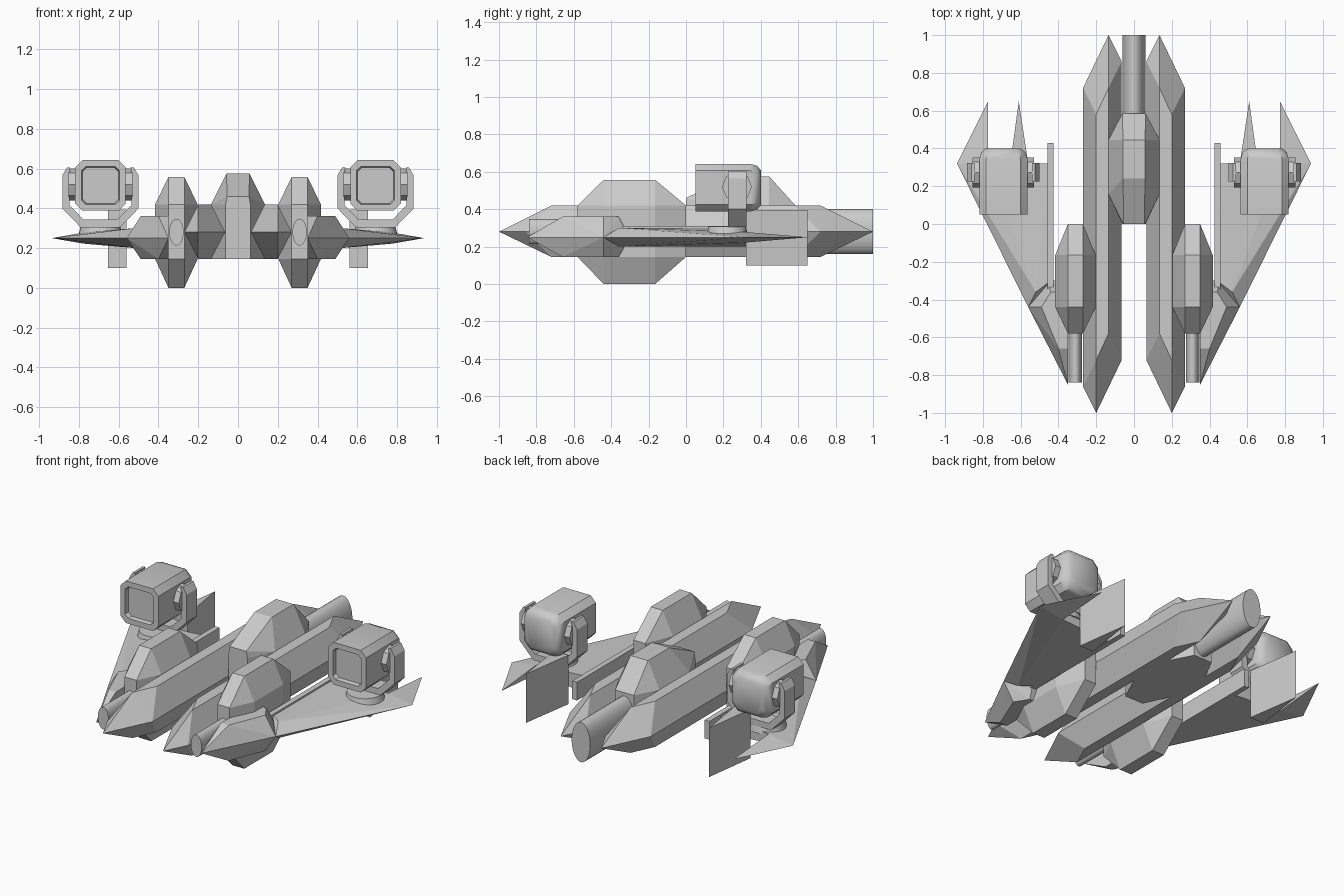
import bpy, bmesh, math
from mathutils import Matrix, Vector

if "Cube" in bpy.data.objects:
    bpy.data.objects.remove(bpy.data.objects["Cube"])


def finish(name, bm, mirror=True, smooth=None):
    bmesh.ops.recalc_face_normals(bm, faces=bm.faces[:])
    me = bpy.data.meshes.new(name)
    bm.to_mesh(me)
    bm.free()
    ob = bpy.data.objects.new(name, me)
    bpy.context.collection.objects.link(ob)
    if mirror:
        ob.modifiers.new("Mirror", 'MIRROR').use_axis[0] = True
    if smooth:
        bpy.ops.object.select_all(action='DESELECT')
        ob.select_set(True)
        bpy.context.view_layer.objects.active = ob
        bpy.ops.object.shade_smooth_by_angle(angle=math.radians(smooth))
    return ob


def solid(name, pts, mirror=True):
    """Faceted convex solid through the given corner points."""
    bm = bmesh.new()
    for p in pts:
        bm.verts.new(p)
    res = bmesh.ops.convex_hull(bm, input=bm.verts[:])
    loose = {g for k in ("geom_interior", "geom_unused") for g in res[k]
             if isinstance(g, bmesh.types.BMVert)}
    bmesh.ops.delete(bm, geom=list(loose), context='VERTS')
    bmesh.ops.dissolve_limit(bm, angle_limit=0.01, verts=bm.verts[:], edges=bm.edges[:])
    return finish(name, bm, mirror)


def at(z, *xy):
    return [(x, y, z) for x, y in xy]


def tube(name, x, z, rx, rz, y0, y1, sides=32, mirror=True, smooth=40):
    """Elliptical cylinder running along y."""
    bm = bmesh.new()
    m = (Matrix.Translation((x, (y0 + y1) / 2, z)) @ Matrix.Diagonal((rx, 1, rz, 1))
         @ Matrix.Rotation(math.pi / 2, 4, 'X'))
    bmesh.ops.create_cone(bm, cap_ends=True, segments=sides, radius1=1, radius2=1,
                          depth=y1 - y0, matrix=m)
    return finish(name, bm, mirror, smooth)


def rings_loft(bm, rings):
    vs = [[bm.verts.new(p) for p in r] for r in rings]
    n = len(vs[0])
    for a, b in zip(vs, vs[1:]):
        for i in range(n):
            bm.faces.new((a[i], a[(i + 1) % n], b[(i + 1) % n], b[i]))
    bm.faces.new(vs[0])
    bm.faces.new(vs[-1])


# Twin main hulls: skewed hexagonal belt with flat top and bottom
belt = at(.28, (.2, -1), (.27, -.86), (.27, .72), (.135, 1), (.065, .86), (.065, -.72))
deck = [(.2, -.72), (.2, .58), (.135, .72), (.135, -.58)]
solid("main_hull", belt + at(.42, *deck) + at(.145, *deck))

# Side pods
oct_plan = [(.31 + s * w, y) for s in (-1, 1)
            for w, y in ((.04, -.58), (.107, -.44), (.107, -.165), (.04, 0))]
cap = [(x, y) for x in (.27, .35) for y in (-.44, -.165)]
solid("side_pod", at(.42, *oct_plan) + at(.145, *oct_plan) + at(.557, *cap) + at(0, *cap))

# Cockpit between the hulls
plan = [(s * w, y) for s in (-1, 1)
        for w, y in ((.062, 0), (.135, .16), (.135, .445), (.062, .585))]
roof = [(s * .058, y) for s in (-1, 1) for y in (.24, .445)]
solid("cockpit", at(.42, *plan) + at(.145, *plan) + at(.575, *roof)
      + at(.46, (-.055, 0), (.055, 0)), mirror=False)

# Rear engine and front cannons
tube("rear_engine", 0, .28, .062, .12, .5, 1, mirror=False)
tube("front_cannon", .31, .28, .036, .067, -.84, -.5)

# Outer nacelles at the wing roots
top = [(.35, -.66), (.4, -.66), (.49, -.44), (.44, -.36), (.35, -.36)]
solid("nacelle", at(.25, (.35, -.85), (.56, -.44), (.46, -.3), (.35, -.3))
      + at(.36, *top) + at(.145, *top))

# Wings, swept tips and inner rails
wing_face = [(.44, .32), (.44, -.3), (.52, -.36)]
solid("wing", at(.25, (.56, -.44), (.937, .32)) + at(.3, *wing_face) + at(.2, *wing_face)
      + at(.278, (.775, .32)) + at(.222, (.775, .32)))
solid("wing_tip", at(.25, (.937, .32), (.772, .65)) + at(.278, (.775, .32))
      + at(.222, (.775, .32)))
rail = [(x, y) for x in (.425, .457) for y in (-.35, .43)]
solid("wing_rail", at(.31, *rail) + at(.2, *rail))

# Vertical tail fins
fin = [(.56, .32), (.655, .32), (.61, .65)]
solid("tail_fin", at(.395, *fin) + at(.1, *fin))

# Turret bodies: chamfered box, rounded at the rear, recessed panel in front
TX, TZ = .692, .515


def chamfered(y, h, c):
    k = h - c
    return [(TX + a, y, TZ + b) for a, b in ((-k, -h), (k, -h), (h, -k), (h, k),
                                             (k, h), (-k, h), (-h, k), (-h, -k))]


bm = bmesh.new()
rings_loft(bm, [chamfered(.075, .09, .02), chamfered(.05, .095, .02),
                chamfered(.05, .127, .036), chamfered(.345, .127, .036),
                chamfered(.38, .117, .038), chamfered(.4, .093, .035)])
finish("turret_body", bm, smooth=42)

# Turret yokes: U-shaped strap
outer = [(.15, .605), (.192, .565), (.192, .4), (.1, .305)]
inner = [(.152, .605), (.156, .56), (.156, .415), (.085, .343)]
outer[0] = (.168, .605)
prof = outer + [(-x, z) for x, z in outer[::-1]] + [(-x, z) for x, z in inner] + inner[::-1]
bm = bmesh.new()
rings_loft(bm, [[(TX + x, y, z) for x, z in prof] for y in (.225, .323)])
finish("turret_yoke", bm)

# Turret pivots and turntables
for side in (-1, 1):
    bm = bmesh.new()
    bmesh.ops.create_cone(bm, cap_ends=True, segments=8, radius1=.08, radius2=.08, depth=.04,
                          matrix=Matrix.Translation((TX + side * .142, .272, TZ + .005))
                          @ Matrix.Rotation(math.pi / 2, 4, 'Y'))
    finish("turret_pivot", bm)
bm = bmesh.new()
bmesh.ops.create_cone(bm, cap_ends=True, segments=32, radius1=.11, radius2=.1, depth=.04,
                      matrix=Matrix.Translation((TX, .22, .287)))
finish("turret_base", bm, smooth=30)
